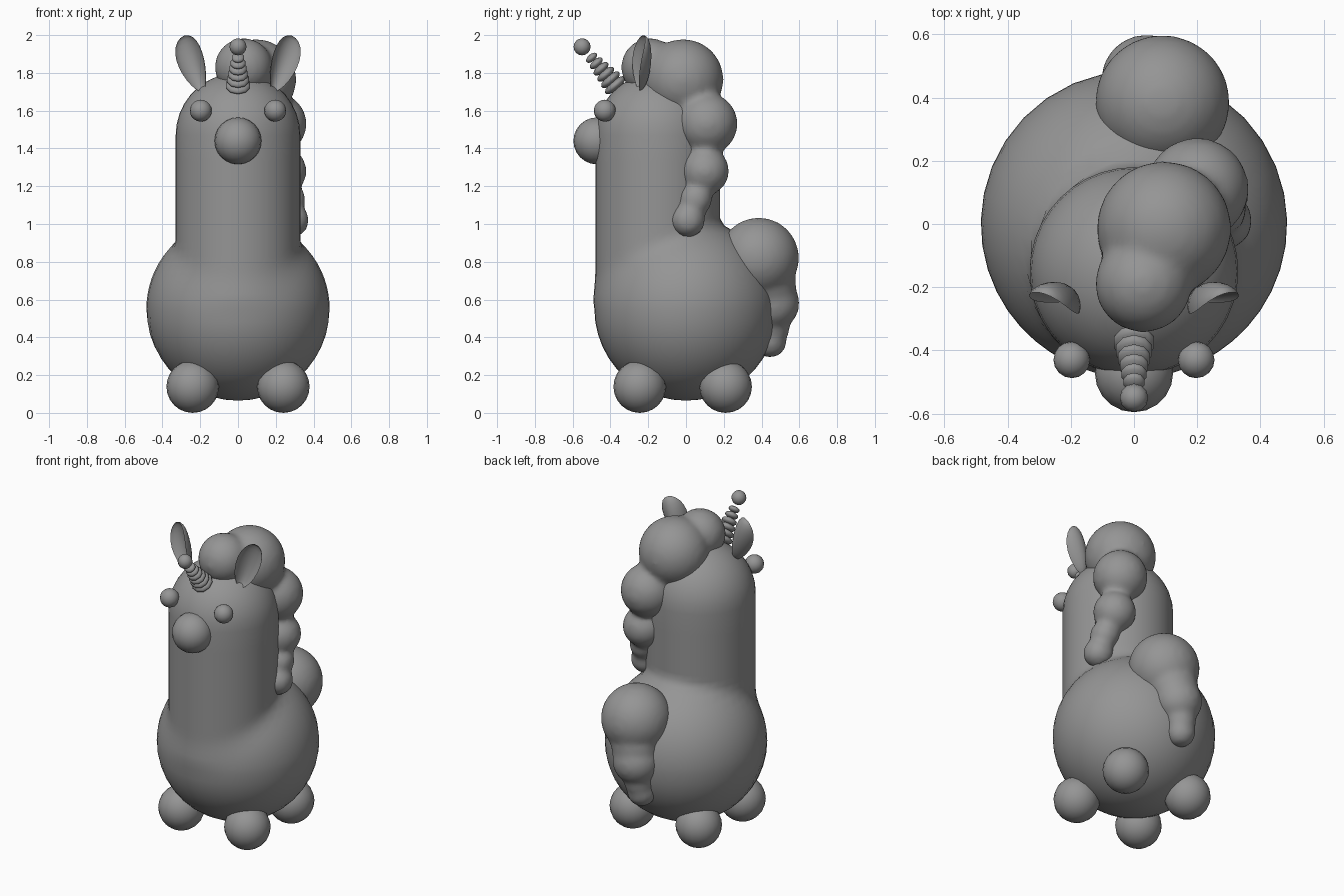
import bpy, bmesh, math
from mathutils import Vector, Matrix

if "Cube" in bpy.data.objects:
    bpy.data.objects.remove(bpy.data.objects["Cube"])

grey = bpy.data.materials.new("plain grey")
grey.diffuse_color = (0.3, 0.3, 0.3, 1)
grey.use_nodes = True
grey.node_tree.nodes["Principled BSDF"].inputs["Base Color"].default_value = grey.diffuse_color


def finish(name, bm, angle=60):
    bmesh.ops.recalc_face_normals(bm, faces=bm.faces[:])
    me = bpy.data.meshes.new(name)
    bm.to_mesh(me)
    bm.free()
    me.materials.append(grey)
    ob = bpy.data.objects.new(name, me)
    bpy.context.collection.objects.link(ob)
    bpy.ops.object.select_all(action='DESELECT')
    ob.select_set(True)
    bpy.context.view_layer.objects.active = ob
    bpy.ops.object.shade_smooth_by_angle(angle=math.radians(angle))
    return ob


def ball(bm, centre, r, scale=(1, 1, 1), rot=Matrix(), seg=20):
    m = Matrix.Translation(centre) @ rot @ Matrix.Diagonal((*[r * s for s in scale], 1))
    return bmesh.ops.create_uvsphere(bm, u_segments=seg, v_segments=seg // 2 + 2, radius=1, matrix=m)['verts']


# Body and neck: one skin, each ring is the soft union of a belly circle and a neck circle
BR, BZ, NR, NY, NZ = 0.485, 0.55, 0.33, -0.15, 1.47
SEG = 40


def ray(cy, circle_y, r, a):
    """Distance from (0, cy) along angle a to a circle centred on (0, circle_y)."""
    d = cy - circle_y
    b = d * math.sin(a)
    q = b * b - d * d + r * r
    return -b + math.sqrt(q) if q > 0 and abs(d) < r else 0


def soft_max(a, b, k=0.035):
    h = max(k - abs(a - b), 0) / k
    return max(a, b) + h * h * k / 4


def body():
    bm = bmesh.new()
    heights = [BZ - BR * math.cos(math.pi / 2 * i / 11) for i in range(1, 11)]
    heights += [BZ + 0.04 * i for i in range(15)] + [1.2, 1.33]
    heights += [NZ + NR * math.sin(math.pi / 2 * i / 9) for i in range(9)]
    rings = []
    for z in heights:
        t = min(max((z - 0.2) / 0.4, 0), 1)
        cy = NY * t * t * (3 - 2 * t)
        br = math.sqrt(max(BR ** 2 - (z - BZ) ** 2, 0))
        nr = math.sqrt(NR ** 2 - max(z - NZ, 0) ** 2)
        ring = []
        for i in range(SEG):
            a = math.tau * i / SEG
            d = ray(cy, 0, br, a)
            if z > 0.57:
                d = soft_max(d, nr)
            ring.append(bm.verts.new((d * math.cos(a), cy + d * math.sin(a), z)))
        rings.append(ring)
    for lo, hi in zip(rings, rings[1:]):
        for i in range(SEG):
            j = (i + 1) % SEG
            bm.faces.new((lo[i], lo[j], hi[j], hi[i]))
    for ring, tip in ((rings[0], (0, 0, BZ - BR)), (rings[-1], (0, NY, NZ + NR))):
        v = bm.verts.new(tip)
        for i in range(SEG):
            bm.faces.new((ring[i], ring[(i + 1) % SEG], v))
    finish("body", bm)


body()


# Mane and tail: overlapping balls fused into one soft lumpy lock
def lock(name, balls):
    bm = bmesh.new()
    for x, y, z, r in balls:
        ball(bm, (x, y, z), r + 0.004, seg=32)
    ob = finish(name, bm)
    rm = ob.modifiers.new("fuse", 'REMESH')
    rm.mode, rm.voxel_size, rm.use_smooth_shade = 'VOXEL', 0.018, True
    sm = ob.modifiers.new("soften", 'SMOOTH')
    sm.factor, sm.iterations = 0.5, 10


lock("mane", [(0.03, -0.19, 1.83, 0.15), (0.095, -0.015, 1.765, 0.21), (0.2, 0.11, 1.53, 0.16),
              (0.235, 0.1, 1.28, 0.125), (0.27, 0.05, 1.13, 0.085), (0.285, 0.01, 1.02, 0.088)])
lock("tail", [(0.09, 0.385, 0.82, 0.21), (0.06, 0.43, 0.68, 0.15), (0.04, 0.455, 0.58, 0.142),
              (0.02, 0.455, 0.45, 0.09), (0.01, 0.445, 0.38, 0.085)])

# Feet
for side, x in (("left", -0.24), ("right", 0.24)):
    for end, y in (("front", -0.245), ("back", 0.21)):
        bm = bmesh.new()
        ball(bm, (x, y, 0.139), 0.139)
        finish(f"{end}_{side}_foot", bm)

# Nose
bm = bmesh.new()
ball(bm, (0, -0.472, 1.44), 0.124)
finish("nose", bm)

# Eyes
for side, x in (("left", -0.197), ("right", 0.197)):
    bm = bmesh.new()
    ball(bm, (x, -0.43, 1.6), 0.058, seg=16)
    finish(f"{side}_eye", bm)

# Horn: a tapering stack of flattened beads with a round tip
bm = bmesh.new()
base, tip = Vector((0, -0.375, 1.735)), Vector((0, -0.55, 1.938))
turn = (tip - base).to_track_quat('Z', 'Y').to_matrix().to_4x4()
for i in range(6):
    ball(bm, base.lerp(tip, i / 7), 0.068 - 0.0065 * i, (1, 1, 0.38 + 0.03 * i), turn, 10)
ball(bm, tip, 0.045, seg=12)
finish("horn", bm)

# Ears: leaf shapes with a hollow front
for side, s in (("left", -1), ("right", 1)):
    bm = bmesh.new()
    verts = ball(bm, (0, 0, 0), 1, seg=20)
    for v in verts:
        x, y, z = v.co
        if y < -0.01:
            y *= -0.55
        v.co = (x * 0.072 * (1 + 0.25 * z), y * 0.05 - 0.03 * x * x, z * 0.155)
    turn = Matrix.Rotation(s * 0.3, 4, 'Z') @ Matrix.Rotation(s * 0.33, 4, 'Y')
    bm.transform(Matrix.Translation((s * 0.238, -0.235, 1.85)) @ turn)
    finish(f"{side}_ear", bm)
